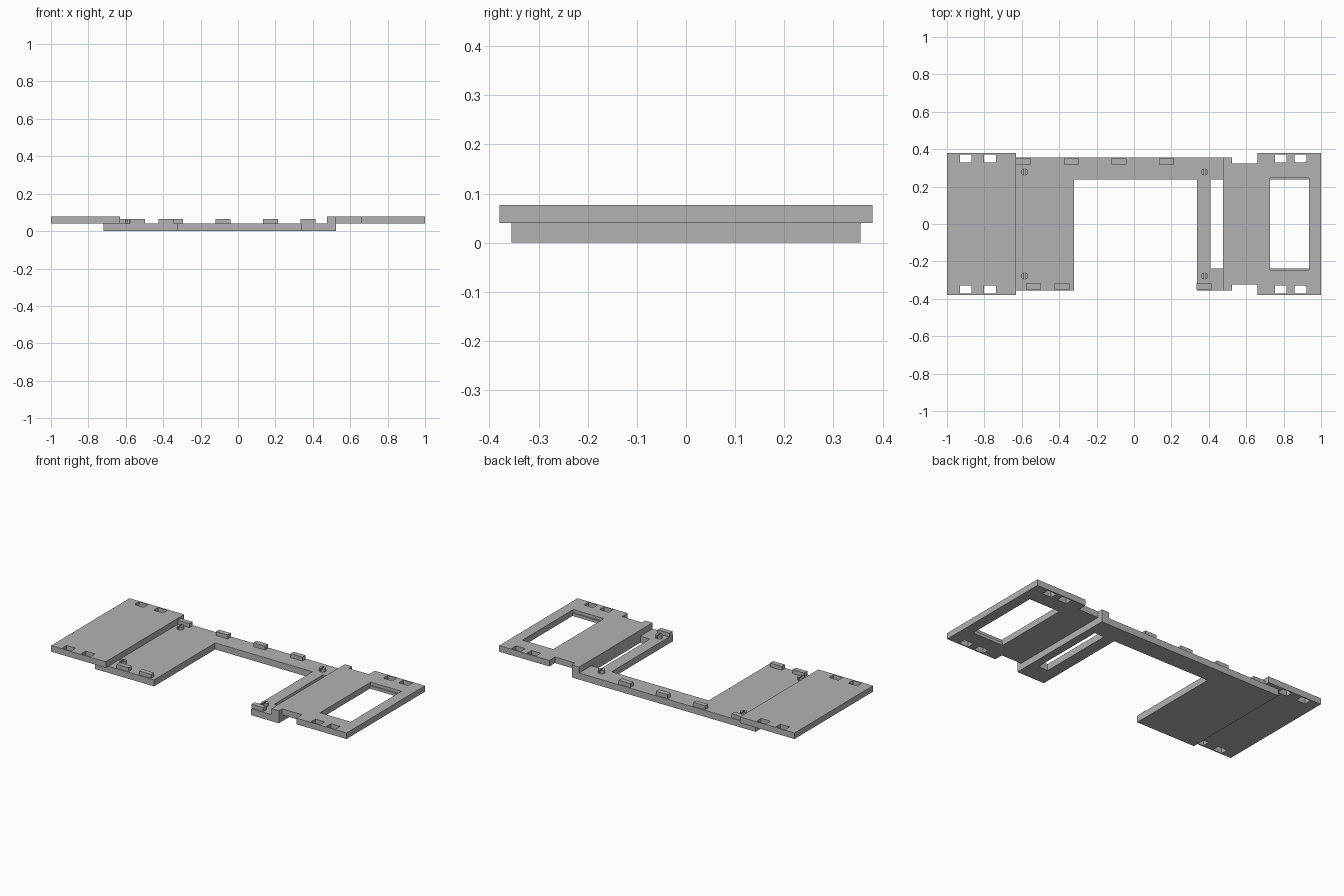
import bpy
import bmesh
import math

if "Cube" in bpy.data.objects:
    bpy.data.objects.remove(bpy.data.objects["Cube"], do_unlink=True)

grey = bpy.data.materials.new("plain grey")
grey.use_nodes = True
grey.diffuse_color = (0.45, 0.45, 0.45, 1)
grey.node_tree.nodes["Principled BSDF"].inputs["Base Color"].default_value = grey.diffuse_color

BASE_TOP = 0.04
WING_TOP = 0.077
WING_Y = 0.379
BASE_Y = 0.355


def rect(x0, x1, y0, y1):
    return [(x0, y0), (x1, y0), (x1, y1), (x0, y1)]


def plate(name, loops, z0, z1):
    """Extrude an outline; every loop after the first is a hole."""
    bm = bmesh.new()
    edges = []
    for loop in loops:
        vs = [bm.verts.new((x, y, z0)) for x, y in loop]
        edges += [bm.edges.new((a, b)) for a, b in zip(vs, vs[1:] + vs[:1])]
    bmesh.ops.triangle_fill(bm, edges=edges, use_beauty=True, normal=(0, 0, 1))
    result = bmesh.ops.extrude_face_region(bm, geom=bm.faces[:], use_keep_orig=True)
    top = [v for v in result["geom"] if isinstance(v, bmesh.types.BMVert)]
    bmesh.ops.translate(bm, verts=top, vec=(0, 0, z1 - z0))
    bmesh.ops.recalc_face_normals(bm, faces=bm.faces[:])
    mesh = bpy.data.meshes.new(name)
    bm.to_mesh(mesh)
    bm.free()
    mesh.materials.append(grey)
    obj = bpy.data.objects.new(name, mesh)
    bpy.context.collection.objects.link(obj)
    return obj


def clip_holes(*centres):
    """Rectangular holes just inside both long edges of a wing."""
    return [rect(x - 0.031, x + 0.031, *span)
            for x in centres for span in ((0.328, 0.372), (-0.372, -0.328))]


# Lower frame: broad panel, back rail and slotted arm
plate("lower_frame", [
    [(-0.72, -BASE_Y), (-0.32, -BASE_Y), (-0.32, 0.237), (0.338, 0.237),
     (0.338, -BASE_Y), (0.525, -BASE_Y), (0.525, BASE_Y), (-0.72, BASE_Y)],
    rect(0.41, 0.475, -0.237, 0.237)], 0, BASE_TOP)

# Raised solid wing
plate("solid_wing", [rect(-1, -0.63, -WING_Y, WING_Y)] + clip_holes(-0.9, -0.77),
      BASE_TOP, WING_TOP)

# Raised wing with a necked outline and a window
half = [(0.475, BASE_Y), (0.525, BASE_Y), (0.525, 0.324),
        (0.66, 0.324), (0.66, WING_Y), (1, WING_Y)]
outline = half + [(x, -y) for x, y in reversed(half)]
plate("window_wing", [outline, rect(0.727, 0.935, -0.245, 0.245)]
      + clip_holes(0.785, 0.89), BASE_TOP, WING_TOP)

# Ledges inside the window
for name, y0, y1 in (("back", 0.238, 0.245), ("front", -0.245, -0.238)):
    plate("window_ledge_" + name, [rect(0.727, 0.935, y0, y1)], BASE_TOP, 0.058)

# Locating tabs along the edges
for side, name, centres in ((1, "back", (-0.592, -0.333, -0.08, 0.173)),
                            (-1, "front", (-0.537, -0.385, 0.375))):
    for x in centres:
        y = side * 0.334
        plate("tab_" + name, [rect(x - 0.04, x + 0.04, y - 0.015, y + 0.015)],
              BASE_TOP, 0.064)

# Split round pins
for x in (-0.585, 0.378):
    for y in (-0.278, 0.278):
        for side in (-1, 1):
            arc = [math.radians(-80 + 20 * i) for i in range(9)]
            plate("split_pin", [[(x + side * 0.019 * math.cos(a), y + 0.019 * math.sin(a))
                                 for a in arc]], BASE_TOP, 0.06)
